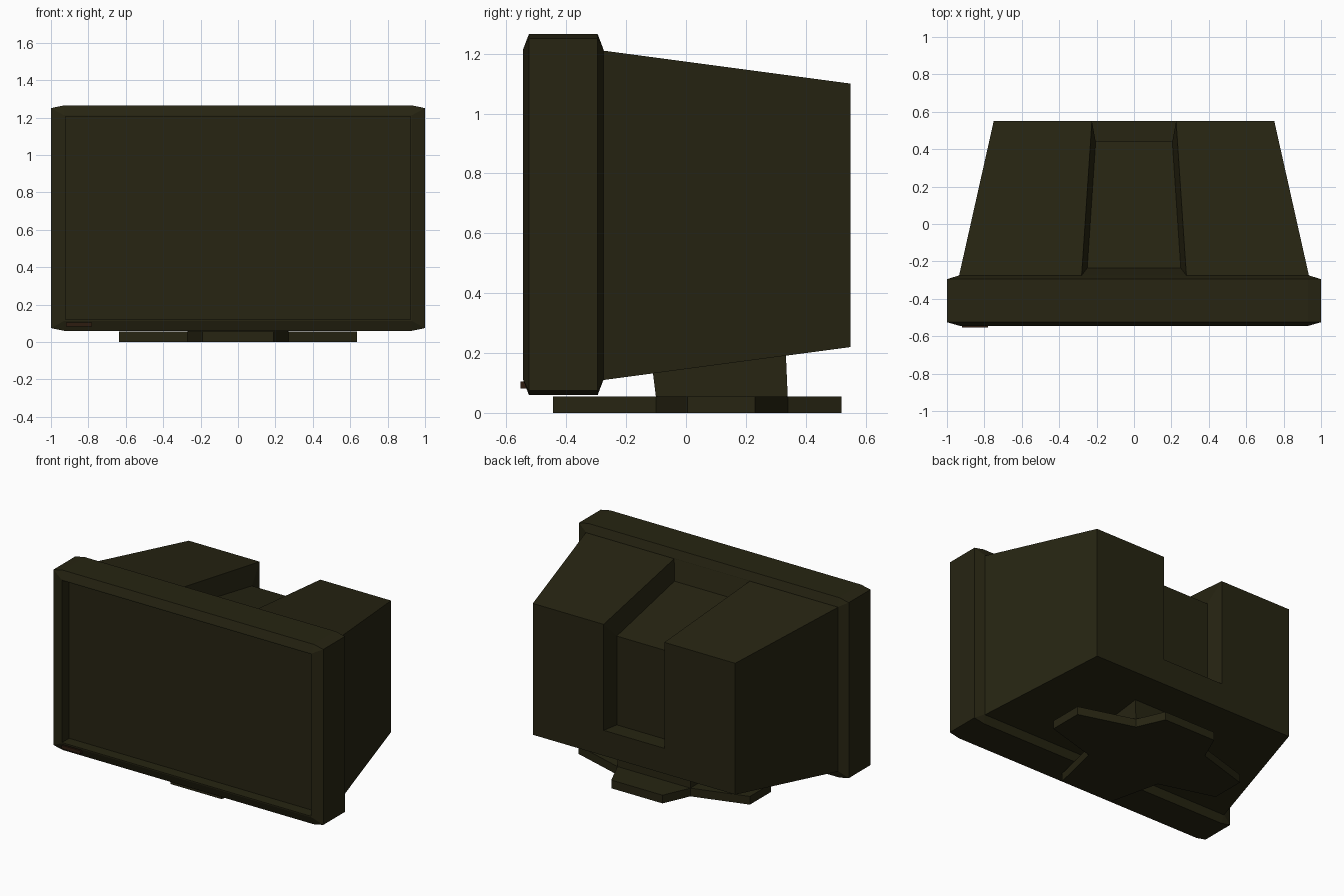
import bpy, bmesh

if "Cube" in bpy.data.objects:
    bpy.data.objects.remove(bpy.data.objects["Cube"])


def material(name, rgb):
    m = bpy.data.materials.new(name)
    m.diffuse_color = (*rgb, 1)
    m.use_nodes = True
    m.node_tree.nodes["Principled BSDF"].inputs["Base Color"].default_value = m.diffuse_color
    return m


OLIVE = material("dark olive plastic", (0.020, 0.018, 0.006))
RED = material("dark red brown", (0.026, 0.012, 0.005))


def finish(name, bm, mat):
    bmesh.ops.recalc_face_normals(bm, faces=bm.faces)
    me = bpy.data.meshes.new(name)
    bm.to_mesh(me)
    bm.free()
    me.materials.append(mat)
    ob = bpy.data.objects.new(name, me)
    bpy.context.collection.objects.link(ob)
    return ob


def loft(name, rings, mat):
    """Closed solid through rings with equal point counts."""
    bm = bmesh.new()
    loops = [[bm.verts.new(p) for p in r] for r in rings]
    n = len(loops[0])
    for a, b in zip(loops, loops[1:]):
        for i in range(n):
            j = (i + 1) % n
            bm.faces.new((a[i], a[j], b[j], b[i]))
    bm.faces.new(loops[0])
    bm.faces.new(loops[-1])
    return finish(name, bm, mat)


def rect(x0, x1, y0, y1, z):
    return [(x0, y0, z), (x1, y0, z), (x1, y1, z), (x0, y1, z)]


# Screen frame: chamfered block, then recessed screen
bm = bmesh.new()
ZC = 0.6625
for s in (-1, 1):
    for t in (-1, 1):
        for y, x, h in ((-0.545, 0.93, 0.55), (-0.525, 1.0, 0.588), (-0.525, 0.93, 0.6025),
                        (-0.295, 1.0, 0.588), (-0.295, 0.93, 0.6025), (-0.275, 0.935, 0.55)):
            bm.verts.new((s * x, y, ZC + t * h))
bmesh.ops.convex_hull(bm, input=bm.verts)
bmesh.ops.dissolve_limit(bm, angle_limit=0.01, verts=bm.verts, edges=bm.edges)
front = min(bm.faces, key=lambda f: f.calc_center_median().y)
bmesh.ops.inset_region(bm, faces=[front], thickness=0.01)
ext = bmesh.ops.extrude_discrete_faces(bm, faces=[front])["faces"]
bmesh.ops.translate(bm, verts=ext[0].verts, vec=(0, 0.075, 0))
finish("screen_frame", bm, OLIVE)

# Tapered rear housing with a groove over the top and down the back (half, mirrored)
V = [(.935, -.275, .11), (.935, -.275, 1.21), (.75, .55, 1.10), (.75, .55, .22),
     (.28, -.275, 1.21), (.225, .55, 1.10), (.225, .55, .39),
     (.25, -.235, 1.083), (.205, .44, .985), (.205, .44, .39),
     (0, -.275, .11), (0, -.275, 1.21), (0, -.235, 1.083), (0, .44, .985),
     (0, .44, .39), (0, .55, .39), (0, .55, .22)]
F = [(0, 3, 2, 1), (1, 2, 5, 4), (2, 3, 16, 15, 6, 5), (0, 10, 16, 3), (10, 0, 1, 4, 11),
     (4, 5, 8, 7), (5, 6, 9, 8), (6, 15, 14, 9), (8, 9, 14, 13), (7, 8, 13, 12), (4, 7, 12, 11)]
bm = bmesh.new()
right = [bm.verts.new(p) for p in V]
left = [v if v.co.x == 0 else bm.verts.new((-v.co.x, v.co.y, v.co.z)) for v in right]
for f in F:
    bm.faces.new([right[i] for i in f])
    bm.faces.new([left[i] for i in reversed(f)])
finish("rear_housing", bm, OLIVE)

# Neck between foot and housing
loft("neck", [rect(-.27, .27, -.10, .34, .05), rect(-.27, .27, -.12, .333, .21)], OLIVE)

# Cross-shaped foot plate
half = [(.19, -.445), (.27, -.10), (.635, .005), (.635, .23), (.27, .34), (.19, .52)]
outline = half + [(-x, y) for x, y in reversed(half)]
loft("foot", [[(x, y, z) for x, y in outline] for z in (0, .055)], OLIVE)

# Small indicator tab low on the frame
loft("indicator_tab", [rect(-.92, -.78, -.553, -.52, z) for z in (.082, .105)], RED)
